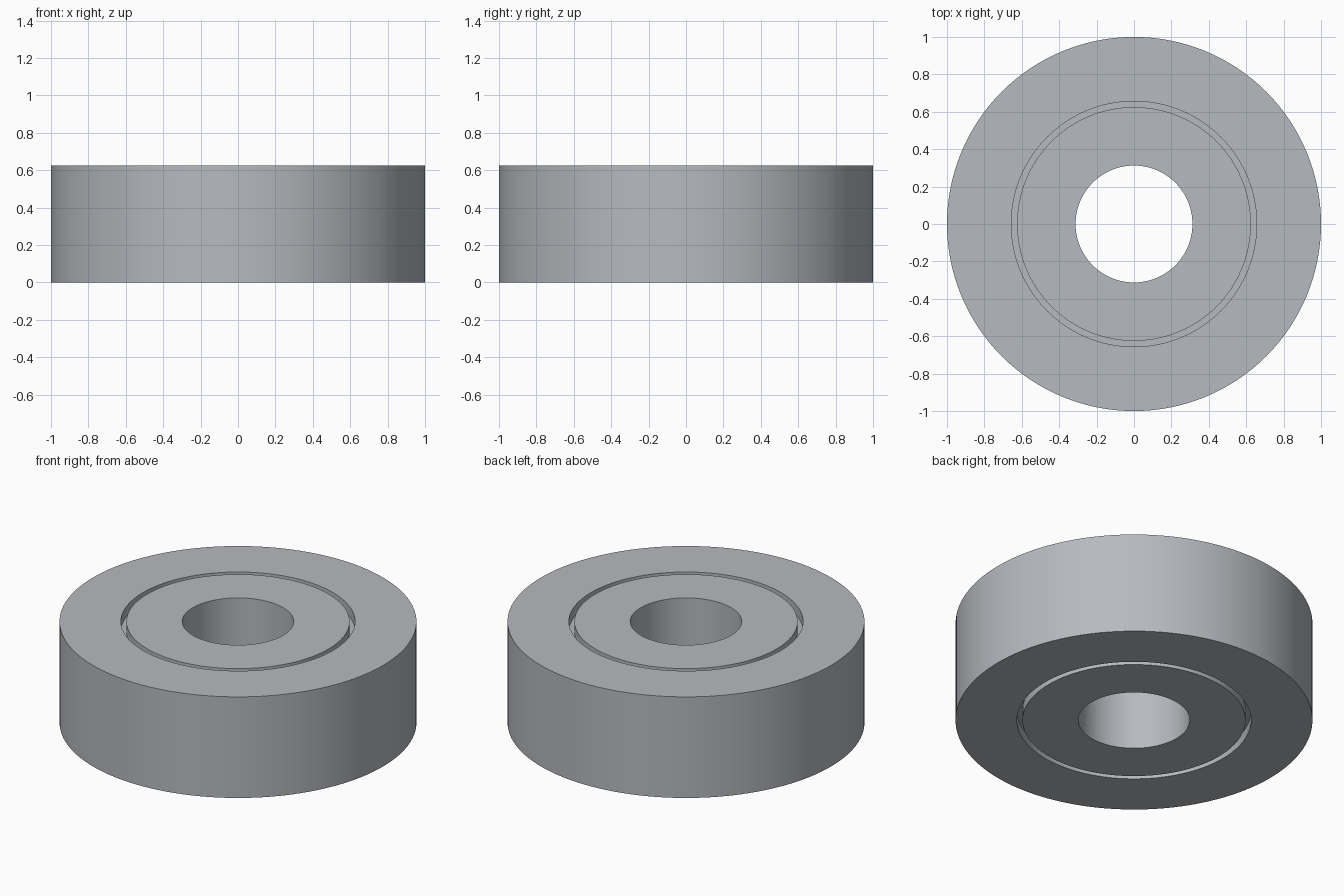
import bpy, bmesh, math

if "Cube" in bpy.data.objects:
    bpy.data.objects.remove(bpy.data.objects["Cube"])

SIDES = 128
WIDTH = 0.625

steel = bpy.data.materials.new("steel")
steel.diffuse_color = (0.47, 0.49, 0.52, 1)
steel.use_nodes = True
steel.node_tree.nodes["Principled BSDF"].inputs["Base Color"].default_value = steel.diffuse_color


def ring(name, r_in, r_out, z0, z1):
    """Hollow cylinder swept from a rectangular cross-section."""
    profile = [(r_in, z0), (r_out, z0), (r_out, z1), (r_in, z1)]
    bm = bmesh.new()
    loops = []
    for i in range(SIDES):
        a = 2 * math.pi * i / SIDES
        loops.append([bm.verts.new((r * math.cos(a), r * math.sin(a), z))
                      for r, z in profile])
    for i in range(SIDES):
        p, q = loops[i], loops[(i + 1) % SIDES]
        for k in range(4):
            m = (k + 1) % 4
            bm.faces.new((p[k], q[k], q[m], p[m]))
    bmesh.ops.recalc_face_normals(bm, faces=bm.faces)
    mesh = bpy.data.meshes.new(name)
    bm.to_mesh(mesh)
    bm.free()
    mesh.materials.append(steel)
    ob = bpy.data.objects.new(name, mesh)
    bpy.context.collection.objects.link(ob)
    bpy.ops.object.select_all(action='DESELECT')
    ob.select_set(True)
    bpy.context.view_layer.objects.active = ob
    bpy.ops.object.shade_smooth_by_angle(angle=math.radians(30))
    return ob


# Outer and inner bearing rings, flush on both sides
ring("outer_race", 0.656, 1.0, 0, WIDTH)
ring("inner_race", 0.3125, 0.625, 0, WIDTH)

# Recessed seal closing the narrow gap, leaving a groove top and bottom
GROOVE = 0.0625
ring("seal", 0.625, 0.656, GROOVE, WIDTH - GROOVE)
